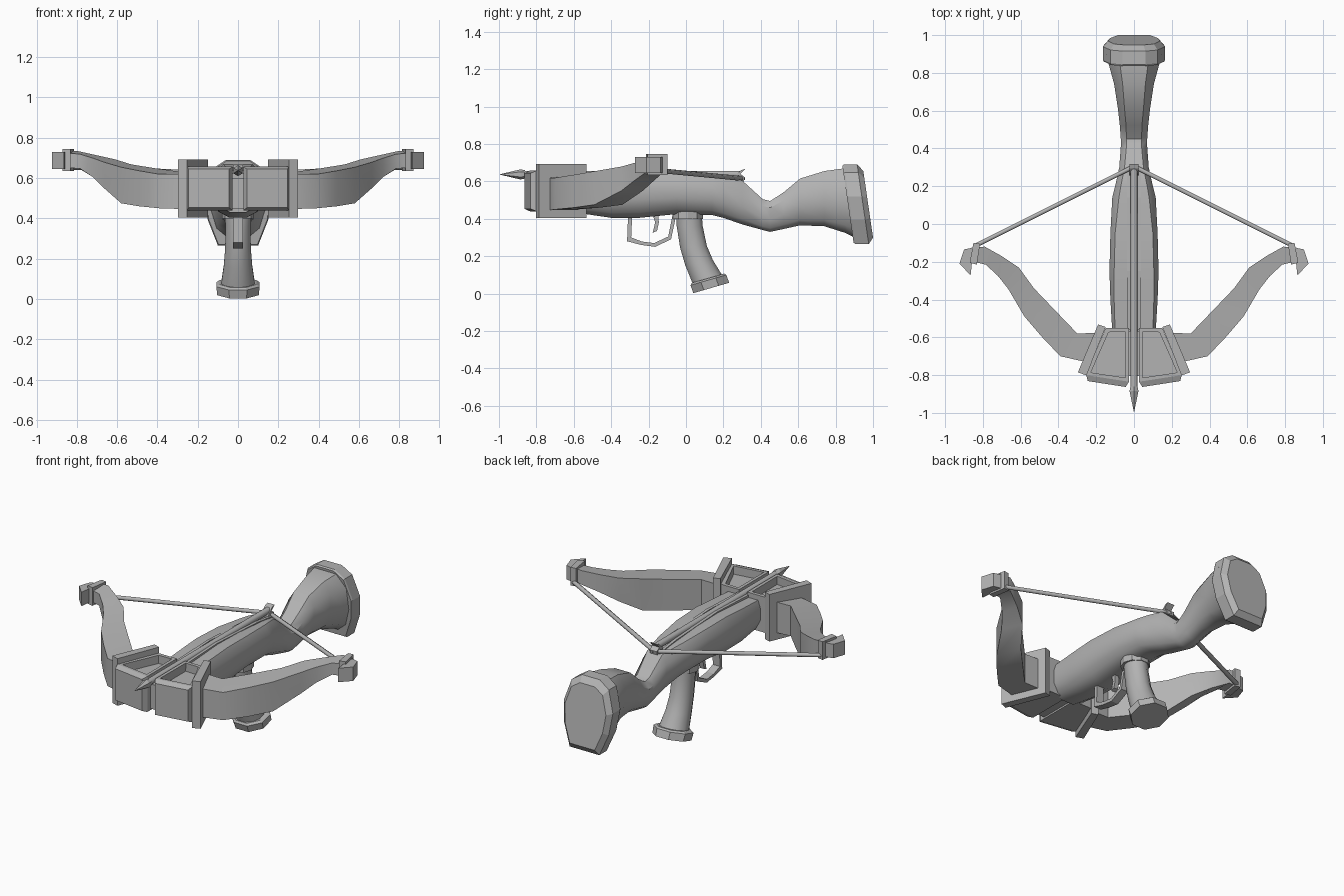
import bpy, bmesh, math
from mathutils import Vector

if "Cube" in bpy.data.objects:
    bpy.data.objects.remove(bpy.data.objects["Cube"])

grey = bpy.data.materials.new("plain grey")
grey.diffuse_color = (0.45, 0.45, 0.45, 1)
grey.use_nodes = True
grey.node_tree.nodes["Principled BSDF"].inputs["Base Color"].default_value = grey.diffuse_color


def finish(name, bm, mirror=False, smooth=None):
    bmesh.ops.recalc_face_normals(bm, faces=bm.faces)
    me = bpy.data.meshes.new(name)
    bm.to_mesh(me)
    bm.free()
    me.materials.append(grey)
    ob = bpy.data.objects.new(name, me)
    bpy.context.collection.objects.link(ob)
    if mirror:
        ob.modifiers.new("mirror", 'MIRROR')
    if smooth:
        bpy.ops.object.select_all(action='DESELECT')
        bpy.context.view_layer.objects.active = ob
        ob.select_set(True)
        bpy.ops.object.shade_smooth_by_angle(angle=math.radians(smooth))
    return ob


def loft_bm(rings):
    bm = bmesh.new()
    vs = [[bm.verts.new(p) for p in r] for r in rings]
    n = len(rings[0])
    for a, b in zip(vs, vs[1:]):
        for i in range(n):
            j = (i + 1) % n
            bm.faces.new((a[i], a[j], b[j], b[i]))
    bm.faces.new(vs[0])
    bm.faces.new(vs[-1])
    bm.normal_update()
    return bm


def loft(name, rings, **kw):
    return finish(name, loft_bm(rings), **kw)


def prism_xy(pts, z0, z1):
    return loft_bm([[(x, y, z) for x, y in pts] for z in (z0, z1)])


def prism_yz(name, pts, w):
    return loft(name, [[(x, y, z) for y, z in pts] for x in (-w, w)])


def box(name, c, s, **kw):
    x, y, z = (v / 2 for v in s)
    pts = [(c[0] + i * x, c[1] + j * y) for i, j in ((-1, -1), (1, -1), (1, 1), (-1, 1))]
    return finish(name, prism_xy(pts, c[2] - z, c[2] + z), **kw)


def tube(name, stations, n=8, **kw):
    """Round rings square to the line from the first to the last station (point, radius)."""
    d = Vector(stations[-1][0]) - Vector(stations[0][0])
    q = d.to_track_quat('Z', 'Y')
    ang = [2 * math.pi * (i + .5) / n for i in range(n)]
    rings = [[Vector(p) + q @ Vector((r * math.cos(a), r * math.sin(a), 0)) for a in ang]
             for p, r in stations]
    return loft(name, rings, **kw)


# stock: y, top z, bottom z, deck half width, widest half width
stock = [(-.57, .625, .43, .10, .115), (-.40, .635, .405, .105, .125), (-.25, .645, .405, .105, .13),
         (-.05, .64, .425, .10, .125), (.14, .625, .42, .08, .115), (.20, .62, .405, .07, .10),
         (.30, .605, .37, .05, .078), (.41, .505, .34, .04, .07), (.45, .495, .33, .04, .07),
         (.52, .54, .345, .042, .075), (.61, .615, .365, .05, .085), (.74, .655, .36, .06, .105),
         (.85, .67, .325, .075, .135), (.90, .67, .30, .078, .145)]
rings = []
for y, t, b, wt, w in stock:
    h = t - b
    half = [(wt, t), (w, t - .22 * h), (w, t - .6 * h), (w * .75, b + .12 * h), (w * .35, b)]
    rings.append([(x, y, z) for x, z in half] + [(-x, y, z) for x, z in half[::-1]])
loft("stock", rings, smooth=40)

# butt plate: leaning octagon with a shallow raised back
octagon = [(.06, 1), (.125, .9), (.165, .6), (.15, .3), (.10, 0)]
octagon += [(-x, v) for x, v in octagon[::-1]]


def butt_ring(dy, s):
    return [(x * s, .835 + dy + .062 * (1 - (.5 + (v - .5) * s)),
             .265 + .425 * (.5 + (v - .5) * s)) for x, v in octagon]


loft("butt_plate", [butt_ring(0, .97), butt_ring(.01, 1), butt_ring(.08, 1), butt_ring(.108, .84)])


# pistol grip: centre y, centre z, half depth, half width, tilt in degrees
def grip_rings(rows, n):
    out = []
    for y, z, a, b, t in rows:
        t = math.radians(t)
        ang = [2 * math.pi * (i + .5) / n for i in range(n)]
        out.append([(b * math.sin(k), y + a * math.cos(k) * math.cos(t),
                     z + a * math.cos(k) * math.sin(t)) for k in ang])
    return out


loft("grip", grip_rings([(.015, .44, .07, .07, 0), (.02, .36, .072, .064, 0), (.04, .25, .074, .066, 4),
                         (.07, .165, .078, .073, 10), (.12, .065, .086, .088, 16)], 12), smooth=40)
loft("grip_collar", grip_rings([(.01, .40, .084, .08, 0), (.01, .44, .084, .08, 0)], 10))
loft("grip_base", grip_rings([(.118, .082, .098, .10, 16), (.12, .072, .108, .116, 16),
                              (.135, .03, .108, .112, 16)], 8))

# trigger and guard
prism_yz("trigger_guard", [(-.31, .41), (-.315, .28), (-.24, .26), (-.165, .25), (-.08, .29), (-.05, .43),
                           (-.07, .43), (-.095, .305), (-.17, .27), (-.235, .278), (-.293, .30),
                           (-.288, .41)], .024)
prism_yz("trigger", [(-.18, .43), (-.165, .38), (-.178, .325), (-.155, .335), (-.145, .38), (-.15, .43)], .014)

# front blocks: hollow top, raised front panel
bm = prism_xy([(.027, -.55), (.15, -.55), (.253, -.80), (.027, -.835)], .44, .657)
bm.faces.ensure_lookup_table()
bmesh.ops.recalc_face_normals(bm, faces=bm.faces)
top = max(bm.faces, key=lambda f: f.calc_center_median().z)
front = min(bm.faces, key=lambda f: f.calc_center_median().y)
normal = front.normal.copy()
bmesh.ops.inset_region(bm, faces=[front], thickness=.018)
bmesh.ops.translate(bm, verts=front.verts, vec=normal * .03)
bmesh.ops.inset_region(bm, faces=[top], thickness=.028)
bm.normal_update()
ret = bmesh.ops.extrude_discrete_faces(bm, faces=[top])
bmesh.ops.translate(bm, verts=ret['faces'][0].verts, vec=(0, 0, -.05))
finish("front_block", bm, mirror=True)
box("front_core", (0, -.67, .525), (.07, .27, .15))

# slanted clamp plates at the limb roots
finish("clamp_plate", prism_xy([(.15, -.545), (.19, -.532), (.297, -.785), (.252, -.802)], .405, .692), mirror=True)

# bow limbs: inner x, y, outer x, y, top z, bottom z
limb = [(.17, -.575, .235, -.735, .625, .445), (.30, -.58, .39, -.70, .625, .45),
        (.42, -.455, .49, -.595, .642, .46), (.53, -.34, .58, -.49, .66, .475),
        (.61, -.23, .665, -.345, .685, .55), (.70, -.17, .72, -.275, .705, .605),
        (.79, -.12, .785, -.215, .725, .648), (.86, -.125, .85, -.20, .73, .65)]
loft("bow_limb", [[(a, b, t + .008), (c, d, t - .006), (c, d, l), (a, b, l)]
                  for a, b, c, d, t, l in limb], mirror=True, smooth=35)
finish("limb_tip", prism_xy([(.84, -.122), (.90, -.135), (.924, -.21), (.865, -.272), (.858, -.205),
                             (.84, -.205)], .645, .73), mirror=True)

# bands holding the string to the limb ends
finish("limb_band", prism_xy([(.815, -.105), (.85, -.10), (.87, -.205), (.832, -.215)], .635, .745), mirror=True)

# string, bolt, rails and catch
tube("bow_string", [((.84, -.115, .655), .013), ((0, .305, .615), .013)], n=6, mirror=True, smooth=65)
tube("bolt_shaft", [((0, -.88, .638), .02), ((0, .29, .638), .02)], smooth=50)
tube("bolt_head", [((0, -.86, .637), .022), ((0, -.885, .637), .027), ((0, -.995, .637), .001)], n=6)
rail = [(-.56, .61), (.30, .585), (.30, .612), (.14, .632), (-.25, .652), (-.56, .64)]
loft("bolt_rail", [[(x, y, z) for y, z in rail] for x in (.018, .036)], mirror=True)
prism_yz("string_catch", [(.25, .60), (.31, .60), (.315, .622), (.29, .64), (.318, .667), (.295, .66),
                          (.262, .63)], .024)
